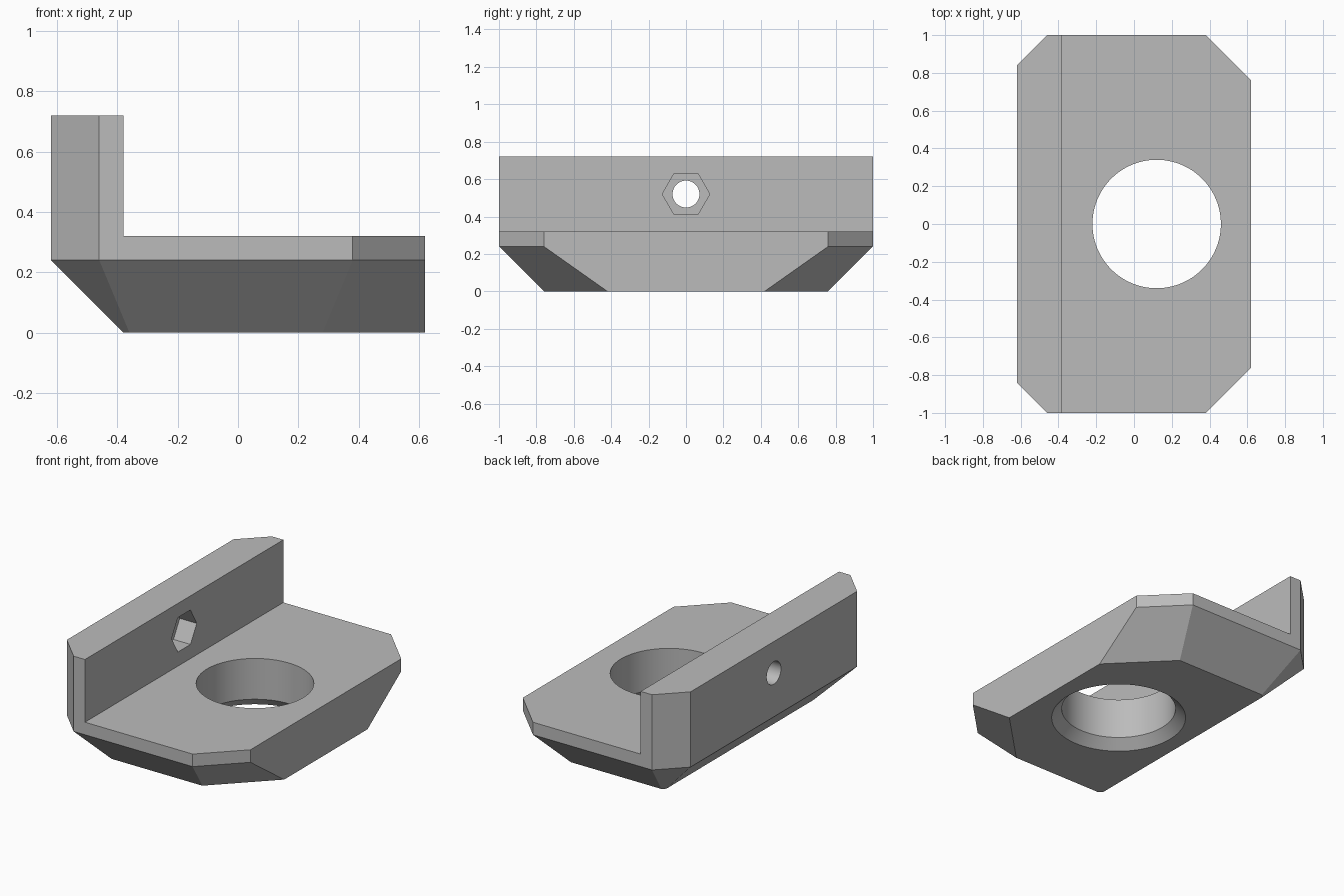
import bpy, bmesh, math
from mathutils import Matrix, Vector

default = bpy.data.objects.get("Cube")
if default:
    bpy.data.objects.remove(default, do_unlink=True)

grey = bpy.data.materials.new("light grey")
grey.use_nodes = True
grey.diffuse_color = (0.5, 0.5, 0.5, 1)
grey.node_tree.nodes["Principled BSDF"].inputs["Base Color"].default_value = (0.5, 0.5, 0.5, 1)


def add_object(name, bm):
    bmesh.ops.recalc_face_normals(bm, faces=bm.faces)
    mesh = bpy.data.meshes.new(name)
    bm.to_mesh(mesh)
    bm.free()
    mesh.materials.append(grey)
    obj = bpy.data.objects.new(name, mesh)
    bpy.context.collection.objects.link(obj)
    return obj


def ring(bm, left, right, half, cut_left, cut_right, z):
    """Rectangle with chamfered corners, mirrored across y."""
    side = [(right, half - cut_right), (right - cut_right, half),
            (left + cut_left, half), (left, half - cut_left)]
    points = side + [(x, -y) for x, y in reversed(side)]
    return [bm.verts.new((x, y, z)) for x, y in points]


def loft(bm, rings):
    """Join rings of vertices into a closed solid."""
    bm.faces.new(rings[0])
    bm.faces.new(rings[-1])
    n = len(rings[0])
    for a, b in zip(rings, rings[1:]):
        for i in range(n):
            j = (i + 1) % n
            bm.faces.new((a[i], a[j], b[j], b[i]))


def round_cutter(name, center, axis, sections, sides):
    """Revolved cutter: sections are (distance along axis, radius)."""
    bm = bmesh.new()
    rings = [[bm.verts.new((r * math.cos(math.tau * i / sides),
                            r * math.sin(math.tau * i / sides), d))
              for i in range(sides)] for d, r in sections]
    loft(bm, rings)
    if axis == "X":
        # turn the axis to +x, with the first corner along y
        turn = Matrix(((0, 0, 1), (1, 0, 0), (0, 1, 0))).to_4x4()
        bm.transform(turn)
    bm.transform(Matrix.Translation(Vector(center)))
    return add_object(name, bm)


# Bracket body: tapered underside, straight sides above
bm = bmesh.new()
loft(bm, [ring(bm, -0.38, 0.62, 0.76, 0.02, 0.34, 0),
          ring(bm, -0.62, 0.62, 1.0, 0.16, 0.24, 0.24),
          ring(bm, -0.62, 0.62, 1.0, 0.16, 0.24, 0.72)])
bracket = add_object("angle_bracket", bm)

# Step that leaves the base plate and the upright wall
bm = bmesh.new()
bmesh.ops.create_cube(bm, size=1)
bm.transform(Matrix.Translation((0.62, 0, 0.82)) @ Matrix.Diagonal((2, 3, 1, 1)))
step = add_object("step_cutter", bm)

cutters = [
    step,
    # Large hole with a countersink underneath
    round_cutter("base_hole_cutter", (0.12, 0, 0), "Z",
                 [(-0.06, 0.46), (0.06, 0.34), (0.5, 0.34)], 96),
    # Nut pocket and bolt hole in the wall
    round_cutter("nut_pocket_cutter", (-0.5, 0, 0.52), "X",
                 [(0, 0.127), (0.3, 0.127)], 6),
    round_cutter("bolt_hole_cutter", (-0.5, 0, 0.52), "X",
                 [(-0.3, 0.072), (0.3, 0.072)], 48),
]

bpy.ops.object.select_all(action="DESELECT")
bracket.select_set(True)
bpy.context.view_layer.objects.active = bracket
for cutter in cutters:
    cutter.hide_render = True
    cut = bracket.modifiers.new(cutter.name, "BOOLEAN")
    cut.operation = "DIFFERENCE"
    cut.solver = "EXACT"
    cut.object = cutter
    bpy.ops.object.modifier_apply(modifier=cut.name)
    bpy.data.objects.remove(cutter, do_unlink=True)

bpy.ops.object.shade_smooth_by_angle(angle=math.radians(20))
